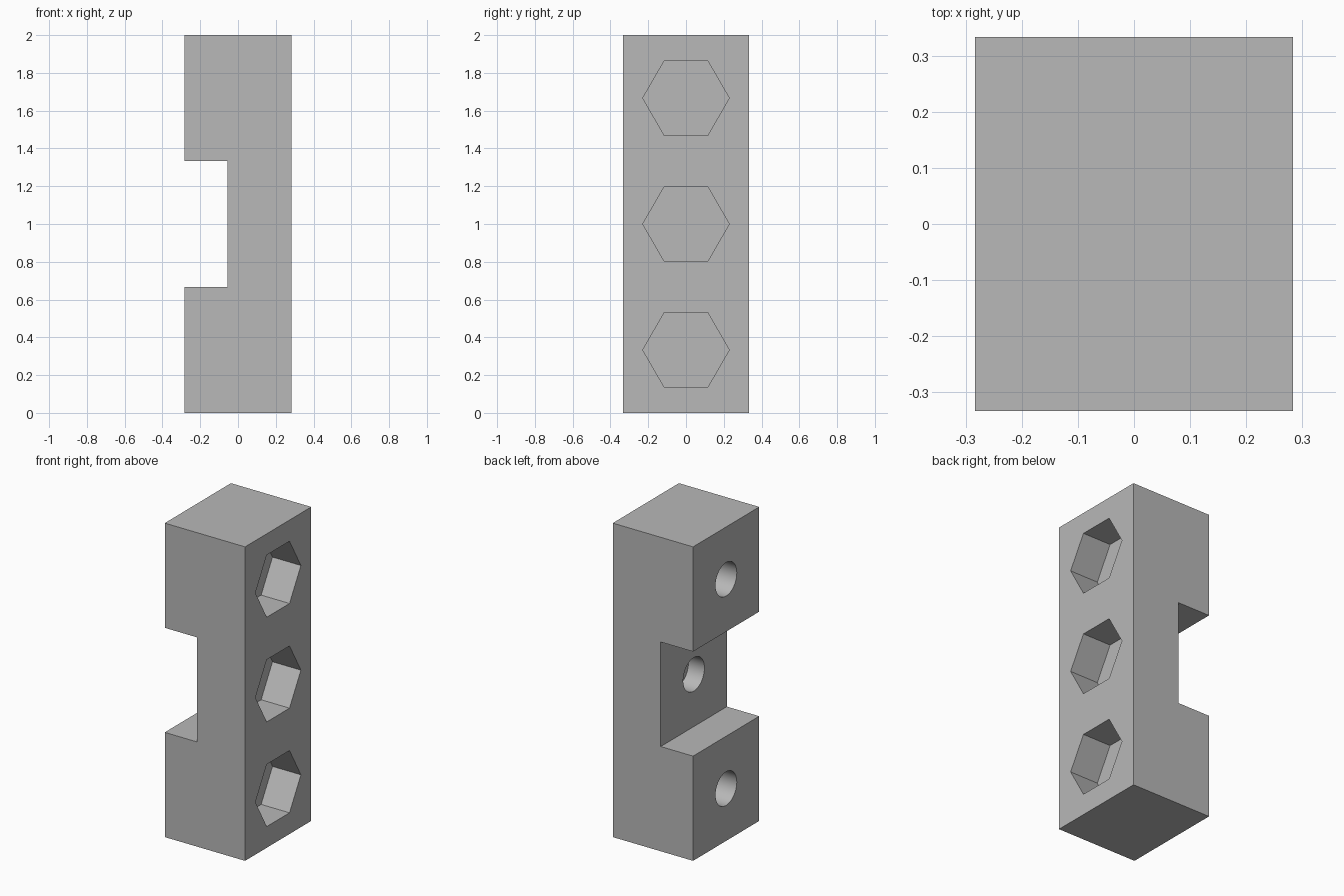
import bpy
import bmesh
from math import radians
from mathutils import Matrix

cube = bpy.data.objects.get("Cube")
if cube:
    bpy.data.objects.remove(cube, do_unlink=True)

HX, HY, HEIGHT = 0.283, 0.333, 2.0
STEP_X = -0.055                   # floor of the back notch
NOTCH = (0.667, 1.333)            # notch bottom and top
POCKET_FLOOR = HX - 0.2
BORE_END = POCKET_FLOOR - 0.025   # thin web left between bore and pocket

grey = bpy.data.materials.new("light grey")
grey.use_nodes = True
grey.diffuse_color = (0.48, 0.48, 0.48, 1)
grey.node_tree.nodes["Principled BSDF"].inputs["Base Color"].default_value = grey.diffuse_color


def add_object(name, bm):
    bmesh.ops.recalc_face_normals(bm, faces=bm.faces)
    mesh = bpy.data.meshes.new(name)
    bm.to_mesh(mesh)
    bm.free()
    mesh.materials.append(grey)
    obj = bpy.data.objects.new(name, mesh)
    bpy.context.collection.objects.link(obj)
    return obj


def cut_prism(target, name, sides, radius, x0, x1, z):
    """Cut a prism lying along x, with corners pointing along y."""
    bm = bmesh.new()
    place = (Matrix.Translation(((x0 + x1) / 2, 0, z))
             @ Matrix.Rotation(radians(90), 4, 'Y'))
    # the cone's first corner lies on its local y axis
    bmesh.ops.create_cone(bm, cap_ends=True, segments=sides, radius1=radius,
                          radius2=radius, depth=abs(x1 - x0), matrix=place)
    cutter = add_object(name, bm)
    cutter.hide_render = True
    mod = target.modifiers.new(name, 'BOOLEAN')
    mod.operation = 'DIFFERENCE'
    mod.solver = 'EXACT'
    mod.object = cutter
    bpy.context.view_layer.objects.active = target
    bpy.ops.object.modifier_apply(modifier=mod.name)
    bpy.data.objects.remove(cutter, do_unlink=True)


# Notched block: side profile extruded along y
profile = [(-HX, 0), (HX, 0), (HX, HEIGHT), (-HX, HEIGHT),
           (-HX, NOTCH[1]), (STEP_X, NOTCH[1]), (STEP_X, NOTCH[0]), (-HX, NOTCH[0])]
bm = bmesh.new()
face = bm.faces.new([bm.verts.new((x, -HY, z)) for x, z in profile])
extruded = bmesh.ops.extrude_face_region(bm, geom=[face])["geom"]
bmesh.ops.translate(bm, vec=(0, 2 * HY, 0),
                    verts=[v for v in extruded if isinstance(v, bmesh.types.BMVert)])
block = add_object("notched_block", bm)

# Three hexagonal pockets, each with a blind round bore from the other side
for i in range(3):
    z = HEIGHT * (2 * i + 1) / 6
    cut_prism(block, "hex_pocket", 6, 0.229, POCKET_FLOOR, HX + 0.1, z)
    cut_prism(block, "round_bore", 48, 0.107, -HX - 0.1, BORE_END, z)

bpy.ops.object.select_all(action='DESELECT')
block.select_set(True)
bpy.context.view_layer.objects.active = block
bpy.ops.object.shade_smooth_by_angle(angle=radians(30))
